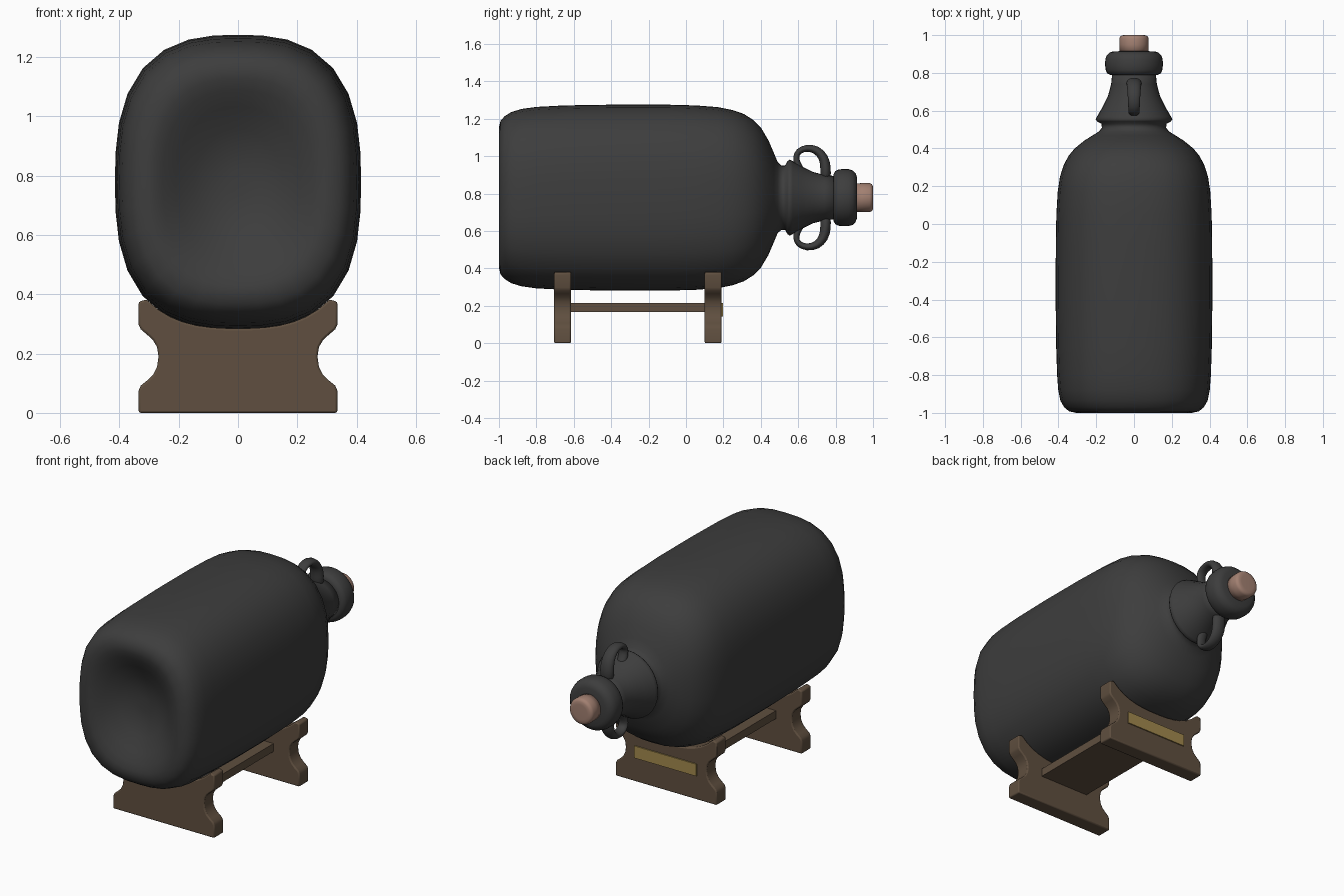
import bpy, bmesh, math
from mathutils import Vector

if "Cube" in bpy.data.objects:
    bpy.data.objects.remove(bpy.data.objects["Cube"])

CZ = 0.778  # height of the bottle axis


def material(name, rgb):
    m = bpy.data.materials.new(name)
    m.diffuse_color = (*rgb, 1)
    m.use_nodes = True
    m.node_tree.nodes["Principled BSDF"].inputs["Base Color"].default_value = m.diffuse_color
    return m


DARK = material("dark_glass", (0.047, 0.047, 0.047))
WOOD = material("brown_wood", (0.115, 0.078, 0.050))
CORK = material("cork_tan", (0.36, 0.215, 0.165))
GOLD = material("brass", (0.36, 0.25, 0.075))


def finish(bm, name, mat, angle=180):
    bmesh.ops.recalc_face_normals(bm, faces=bm.faces)
    me = bpy.data.meshes.new(name)
    bm.to_mesh(me)
    bm.free()
    me.materials.append(mat)
    ob = bpy.data.objects.new(name, me)
    bpy.context.collection.objects.link(ob)
    bpy.ops.object.select_all(action='DESELECT')
    ob.select_set(True)
    bpy.context.view_layer.objects.active = ob
    if angle >= 180:
        bpy.ops.object.shade_smooth()
    else:
        bpy.ops.object.shade_smooth_by_angle(angle=math.radians(angle))
    return ob


def bridge(bm, rings):
    for a, b in zip(rings, rings[1:]):
        n = len(a)
        for i in range(n):
            bm.faces.new((a[i], a[(i + 1) % n], b[(i + 1) % n], b[i]))


def loft(name, profile, mat, segs=32, angle=180):
    """Rings along y: (y, half width, half height, superellipse exponent)."""
    bm = bmesh.new()
    rings = []
    for y, rx, rz, n in profile:
        ring = []
        for i in range(segs):
            t = 2 * math.pi * i / segs
            c, s = math.cos(t), math.sin(t)
            r = (abs(c) ** n + abs(s) ** n) ** (-1 / n)
            ring.append(bm.verts.new((rx * r * c, y, CZ + rz * r * s)))
        rings.append(ring)
    bridge(bm, rings)
    for ring, y in ((rings[0], profile[0][0]), (rings[-1], profile[-1][0])):
        v = bm.verts.new((0, y, CZ))
        for i in range(segs):
            bm.faces.new((ring[i], ring[(i + 1) % segs], v))
    return finish(bm, name, mat, angle)


def lathe(name, pts, mat, angle=180):
    return loft(name, [(y, r, r, 2) for y, r in pts], mat, 32, angle)


# Bottle body with hollow base, shoulder and flared neck
N = 2.7
loft("bottle_body", [
    (-0.885, 0.03, 0.04, 2), (-0.89, 0.08, 0.10, 2), (-0.915, 0.15, 0.18, 2),
    (-0.955, 0.21, 0.255, 2.2), (-0.985, 0.255, 0.31, 2.4), (-0.998, 0.285, 0.35, 2.5),
    (-1.0, 0.305, 0.375, 2.6), (-0.992, 0.343, 0.41, N), (-0.97, 0.37, 0.435, N),
    (-0.935, 0.390, 0.457, N), (-0.88, 0.401, 0.474, N), (-0.80, 0.407, 0.485, N),
    (-0.65, 0.412, 0.493, N), (-0.40, 0.415, 0.497, N), (-0.10, 0.414, 0.497, N),
    (0.05, 0.411, 0.493, N), (0.17, 0.404, 0.484, N), (0.25, 0.392, 0.468, N),
    (0.31, 0.373, 0.447, 2.6), (0.36, 0.347, 0.415, 2.5), (0.40, 0.314, 0.375, 2.4),
    (0.44, 0.265, 0.308, 2.3), (0.47, 0.218, 0.238, 2.1), (0.49, 0.185, 0.19, 2),
    (0.51, 0.170, 0.172, 2), (0.53, 0.172, 0.172, 2), (0.543, 0.196, 0.196, 2),
    (0.555, 0.203, 0.203, 2), (0.57, 0.195, 0.195, 2), (0.62, 0.166, 0.166, 2),
    (0.68, 0.137, 0.137, 2), (0.74, 0.121, 0.121, 2), (0.81, 0.114, 0.114, 2)], DARK)

# Thick rounded lip
lathe("bottle_lip", [(0.788, 0.09), (0.789, 0.125), (0.798, 0.142), (0.815, 0.150),
                     (0.84, 0.153), (0.87, 0.152), (0.892, 0.145), (0.907, 0.13),
                     (0.914, 0.11), (0.915, 0.06)], DARK)

# Cork stopper
lathe("cork", [(0.90, 0.075), (0.95, 0.078), (0.982, 0.078), (0.993, 0.073),
               (0.999, 0.062), (1.0, 0.045)], CORK)


# Pair of ear handles on the neck: (y, height above axis, thickness, half width)
path = [(0.625, 0.13, 0.022, 0.03), (0.598, 0.17, 0.020, 0.03), (0.585, 0.215, 0.018, 0.03),
        (0.600, 0.250, 0.018, 0.031), (0.645, 0.268, 0.020, 0.033), (0.700, 0.258, 0.024, 0.036),
        (0.738, 0.215, 0.028, 0.040), (0.748, 0.160, 0.030, 0.044), (0.745, 0.09, 0.030, 0.044)]
for label, side in (("upper", 1), ("lower", -1)):
    bm = bmesh.new()
    rings = []
    for i, (y, h, th, w) in enumerate(path):
        a, b = path[max(i - 1, 0)], path[min(i + 1, len(path) - 1)]
        d = Vector((b[0] - a[0], b[1] - a[1])).normalized()
        ring = []
        for k in range(12):
            t = 2 * math.pi * k / 12
            o = th * math.sin(t)
            ring.append(bm.verts.new((w * math.cos(t), y - d.y * o, CZ + side * (h + d.x * o))))
        rings.append(ring)
    bridge(bm, rings)
    bm.faces.new(rings[0])
    bm.faces.new(rings[-1])
    ob = finish(bm, label + "_handle", DARK)
    ob.modifiers.new("smooth", 'SUBSURF').levels = 1


def cradle_z(x):
    return CZ - 0.493 * (1 - (x / 0.415) ** N) ** (1 / N)


# Cradle boards: scalloped sides, top cut to the bottle's curve
half = [(0.335, 0), (0.335, 0.075), (0.328, 0.092), (0.308, 0.108), (0.287, 0.128),
        (0.273, 0.155), (0.268, 0.19), (0.273, 0.222), (0.287, 0.246), (0.308, 0.265),
        (0.328, 0.282), (0.335, 0.297), (0.335, 0.375), (0.308, cradle_z(0.308))]
half += [(x, cradle_z(x)) for x in (0.27, 0.23, 0.19, 0.14, 0.09, 0.045)]
outline = half + [(0, cradle_z(0))] + [(-x, z) for x, z in reversed(half)]
for label, y0 in (("front", -0.705), ("back", 0.10)):
    bm = bmesh.new()
    f = bm.faces.new([bm.verts.new((x, y0, z)) for x, z in outline])
    ext = bmesh.ops.extrude_face_region(bm, geom=[f])
    for v in ext["geom"]:
        if isinstance(v, bmesh.types.BMVert):
            v.co.y += 0.09
    ob = finish(bm, label + "_cradle_board", WOOD, 35)
    bev = ob.modifiers.new("edges", 'BEVEL')
    bev.width, bev.segments = 0.007, 2
    bev.limit_method, bev.angle_limit = 'ANGLE', math.radians(40)


def box(name, lo, hi, mat):
    bm = bmesh.new()
    bmesh.ops.create_cube(bm, size=1)
    for v in bm.verts:
        v.co = [(a + b) / 2 + c * (b - a) for a, b, c in zip(lo, hi, v.co)]
    return finish(bm, name, mat, 30)


# Shelf joining the boards, and the brass plate on the neck end
box("cradle_shelf", (-0.165, -0.63, 0.167), (0.165, 0.115, 0.215), WOOD)
box("brass_plate", (-0.205, 0.188, 0.143), (0.205, 0.197, 0.215), GOLD)
